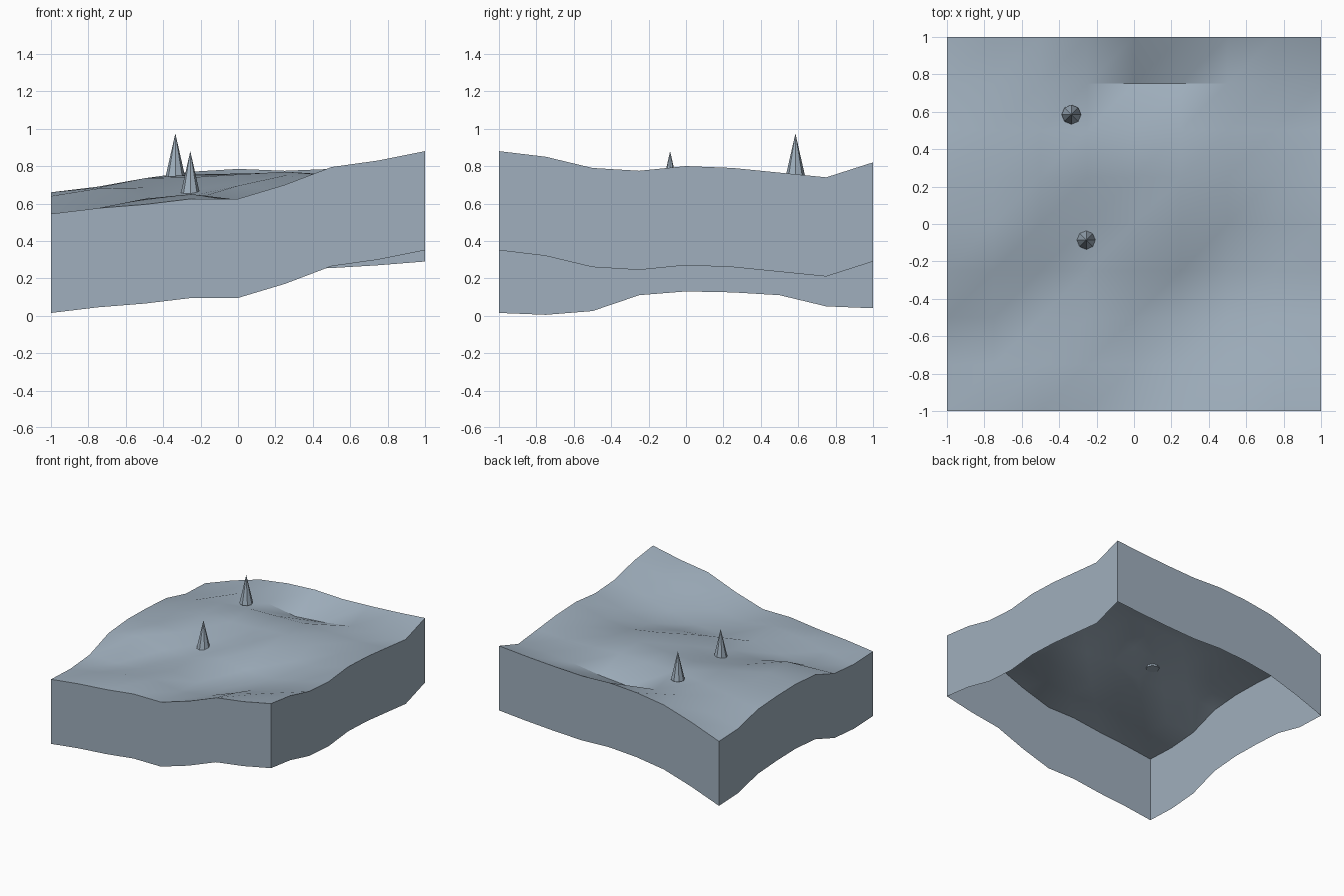
import bpy, bmesh, math

cube = bpy.data.objects.get("Cube")
if cube:
    bpy.data.objects.remove(cube, do_unlink=True)

# One slate blue colour for everything
slate = bpy.data.materials.new("slate_blue")
slate.use_nodes = True
colour = (0.35, 0.43, 0.51, 1)
slate.diffuse_color = colour
slate.node_tree.nodes["Principled BSDF"].inputs["Base Color"].default_value = colour

# Ground heights in hundredths, one row per step from front to back
heights = """
54.5 57.5 59.5 62.5 62.5 70 79.5 83 88
53.5 57.5 62.5 65 62 65 74 80 85
55.5 55.5 58 62 60 62 67 73 79
64 68 63 64 69.5 67 66 71 77.5
66 68.5 68.5 67 71 75 71 73 80
65.5 69 73.5 74 75.5 77 75 75.5 79
64 69 73 75.5 76 76.5 75.5 75 76.5
58 64 72 70 66 68 71.5 74 74
57 66 73.5 77 78.5 77.5 78.5 80 82
"""
rows = [[float(h) / 100 for h in line.split()] for line in heights.split("\n") if line]
cells = len(rows) - 1
step = 2 / cells
skirt_depth = 0.53


def smooth(obj, degrees):
    bpy.ops.object.select_all(action='DESELECT')
    obj.select_set(True)
    bpy.context.view_layer.objects.active = obj
    bpy.ops.object.shade_smooth_by_angle(angle=math.radians(degrees))


def build_terrain():
    bm = bmesh.new()
    grid = [[bm.verts.new((col * step - 1, row * step - 1, z))
             for col, z in enumerate(line)] for row, line in enumerate(rows)]
    # Rolling surface, each cell split along the same diagonal
    for row in range(cells):
        for col in range(cells):
            a, b = grid[row][col], grid[row][col + 1]
            c, d = grid[row + 1][col + 1], grid[row + 1][col]
            bm.faces.new((a, b, c))
            bm.faces.new((a, c, d))
    # Side skirt: the rim pulled straight down, open underneath
    rim = [edge for edge in bm.edges if edge.is_boundary]
    skirt = bmesh.ops.extrude_edge_only(bm, edges=rim)["geom"]
    lower = [v for v in skirt if isinstance(v, bmesh.types.BMVert)]
    bmesh.ops.translate(bm, verts=lower, vec=(0, 0, -skirt_depth))
    bmesh.ops.recalc_face_normals(bm, faces=bm.faces)
    if max(bm.faces, key=lambda f: f.calc_center_median().z).normal.z < 0:
        bmesh.ops.reverse_faces(bm, faces=bm.faces)
    mesh = bpy.data.meshes.new("terrain")
    bm.to_mesh(mesh)
    bm.free()
    mesh.materials.append(slate)
    terrain = bpy.data.objects.new("terrain", mesh)
    bpy.context.collection.objects.link(terrain)
    smooth(terrain, 28)


def add_spike(name, x, y, base, top):
    bpy.ops.mesh.primitive_cone_add(vertices=8, radius1=0.052, depth=top - base,
                                    location=(x, y, (top + base) / 2))
    spike = bpy.context.object
    spike.name = name
    spike.data.materials.append(slate)


build_terrain()
# Two pointed trees standing on the ground
add_spike("back_tree", -0.335, 0.585, 0.745, 0.975)
add_spike("middle_tree", -0.255, -0.085, 0.65, 0.88)
